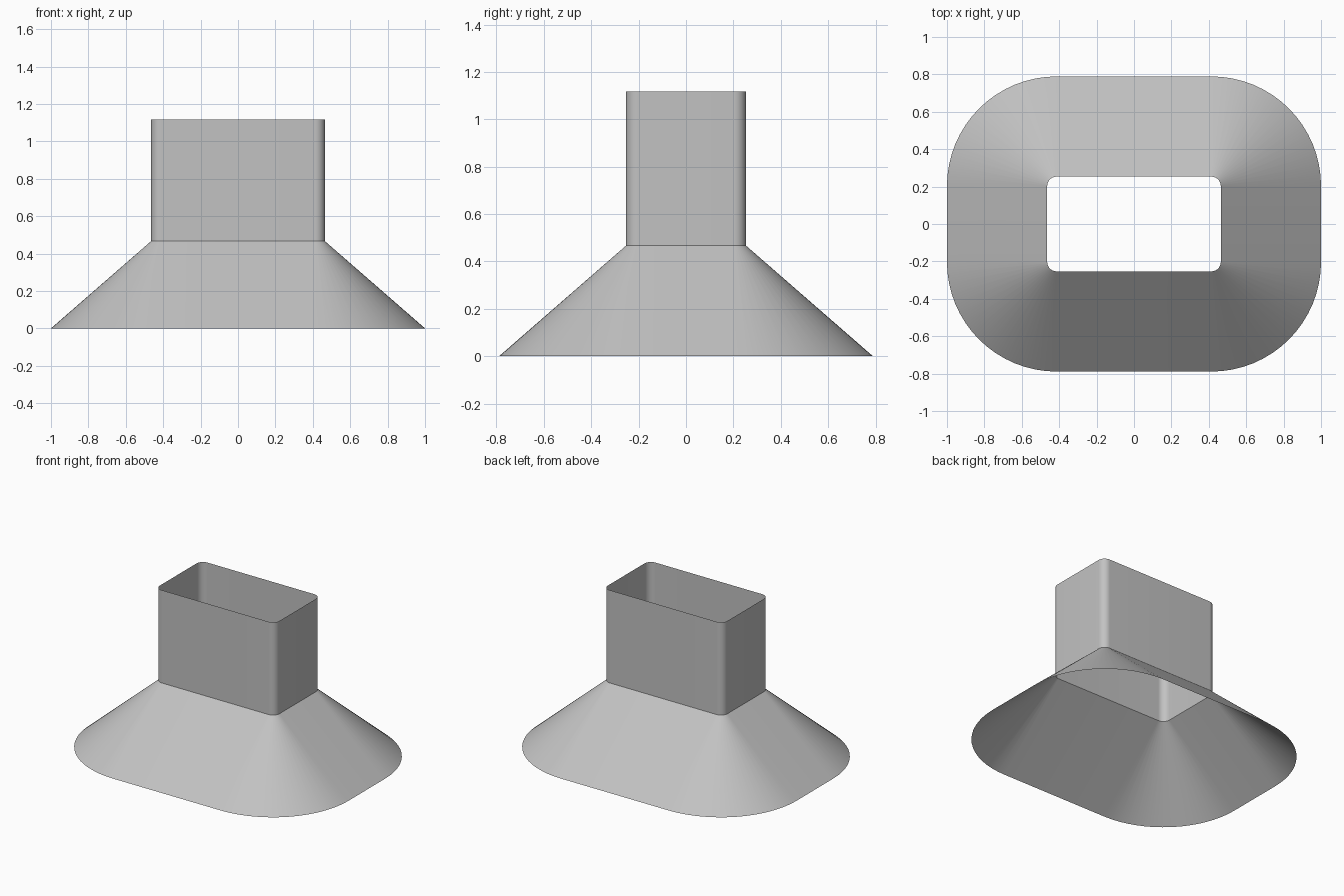
import bpy, bmesh, math

if "Cube" in bpy.data.objects:
    bpy.data.objects.remove(bpy.data.objects["Cube"])

STEPS = 16             # segments per rounded corner
CX, CY = 0.414, 0.203  # corner arc centres
R_TUBE, R_BASE = 0.05, 0.586
Z_NECK, Z_TOP = 0.467, 1.118

grey = bpy.data.materials.new("light grey")
grey.diffuse_color = (0.54, 0.54, 0.54, 1)
grey.use_nodes = True
grey.node_tree.nodes["Principled BSDF"].inputs["Base Color"].default_value = grey.diffuse_color


def rounded_loop(radius, z):
    """Rounded rectangle outline, counter-clockwise."""
    pts = []
    for q, (sx, sy) in enumerate([(1, 1), (-1, 1), (-1, -1), (1, -1)]):
        for i in range(STEPS + 1):
            a = math.pi / 2 * (q + i / STEPS)
            pts.append((sx * CX + radius * math.cos(a),
                        sy * CY + radius * math.sin(a), z))
    return pts


def sheet(name, lower, upper):
    """Open thin wall between two outlines of equal point count."""
    bm = bmesh.new()
    lo = [bm.verts.new(p) for p in lower]
    up = [bm.verts.new(p) for p in upper]
    n = len(lo)
    for i in range(n):
        j = (i + 1) % n
        bm.faces.new((lo[i], lo[j], up[j], up[i]))
    mesh = bpy.data.meshes.new(name)
    bm.to_mesh(mesh)
    bm.free()
    mesh.materials.append(grey)
    obj = bpy.data.objects.new(name, mesh)
    bpy.context.collection.objects.link(obj)
    bpy.ops.object.select_all(action='DESELECT')
    obj.select_set(True)
    bpy.context.view_layer.objects.active = obj
    bpy.ops.object.shade_smooth_by_angle(angle=math.radians(30))
    return obj


# Flared skirt, open underneath
sheet("flared_skirt", rounded_loop(R_BASE, 0), rounded_loop(R_TUBE, Z_NECK))
# Straight duct, open at the top
sheet("duct", rounded_loop(R_TUBE, Z_NECK), rounded_loop(R_TUBE, Z_TOP))
